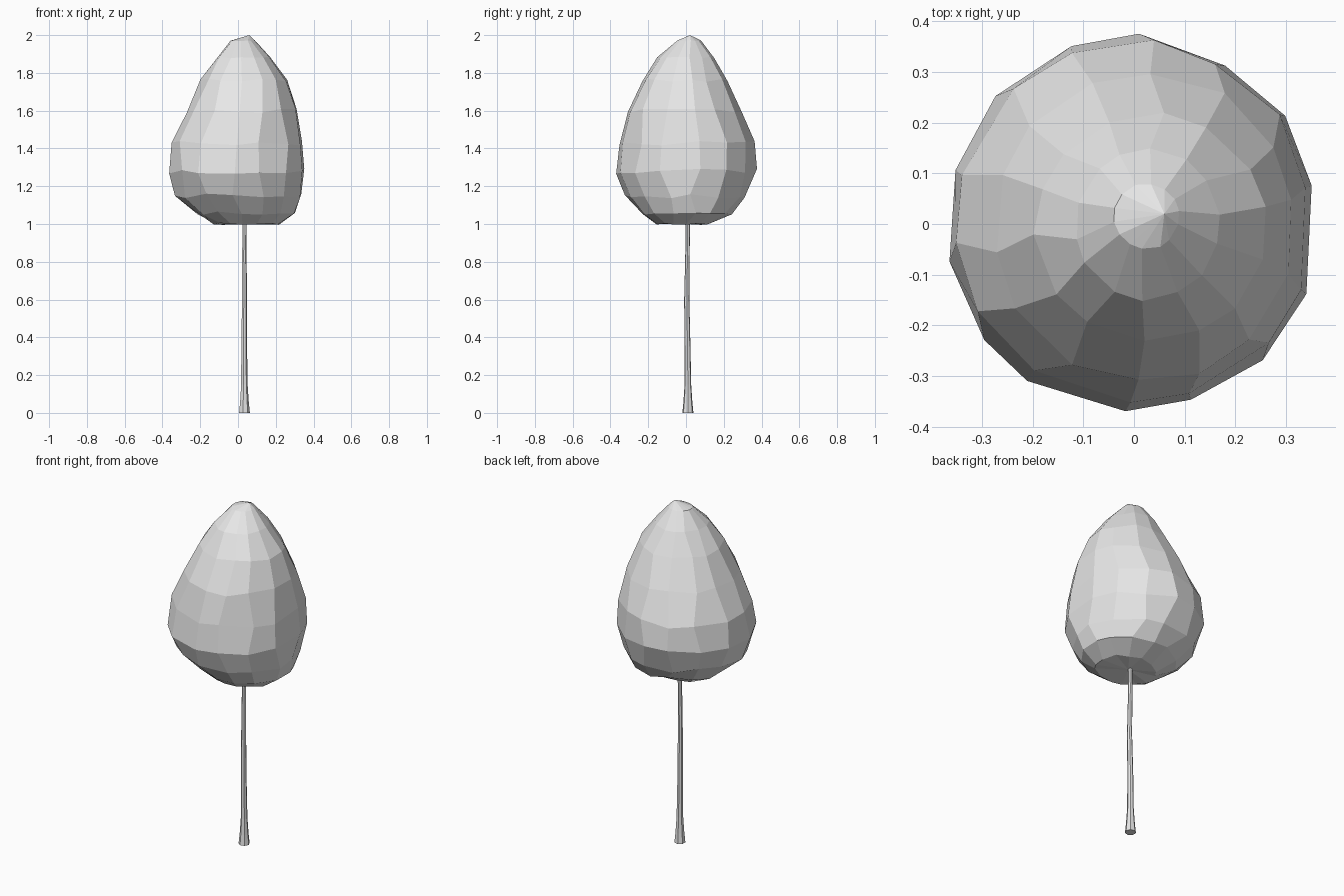
import bpy, bmesh, math, random

random.seed(4)
cube = bpy.data.objects.get("Cube")
if cube:
    bpy.data.objects.remove(cube, do_unlink=True)

# One plain grey for the whole tree
grey = bpy.data.materials.new("light grey")
grey.use_nodes = True
grey.diffuse_color = (0.8, 0.8, 0.8, 1)
grey.node_tree.nodes["Principled BSDF"].inputs["Base Color"].default_value = grey.diffuse_color


def loft(name, rings, sides, start, jitter, bottom, tip):
    """Skin faceted rings (z, x min, x max, y min, y max), closed to a point at each end."""
    bm = bmesh.new()
    loops = []
    for z, x0, x1, y0, y1 in rings:
        cx, cy, rx, ry = (x0 + x1) / 2, (y0 + y1) / 2, (x1 - x0) / 2, (y1 - y0) / 2
        loop = []
        for i in range(sides):
            a = start + math.tau * (i + random.uniform(-jitter, jitter) * 4) / sides
            r = 1 + random.uniform(-jitter, jitter) / 2
            dz = random.uniform(-jitter, jitter) * rx
            loop.append(bm.verts.new((cx + rx * r * math.cos(a), cy + ry * r * math.sin(a), z + dz)))
        loops.append(loop)
    low, high = bm.verts.new(bottom), bm.verts.new(tip)
    for i in range(sides):
        j = (i + 1) % sides
        for a, b in zip(loops, loops[1:]):
            bm.faces.new((a[i], a[j], b[j], b[i]))
        bm.faces.new((low, loops[0][j], loops[0][i]))
        bm.faces.new((high, loops[-1][i], loops[-1][j]))
    bmesh.ops.recalc_face_normals(bm, faces=bm.faces)
    mesh = bpy.data.meshes.new(name)
    bm.to_mesh(mesh)
    bm.free()
    mesh.materials.append(grey)
    obj = bpy.data.objects.new(name, mesh)
    bpy.context.collection.objects.link(obj)
    return obj


# Faceted teardrop crown, leaning slightly to its left at the tip
crown_rings = [
    (1.00, -0.13, 0.22, -0.16, 0.13),
    (1.06, -0.23, 0.31, -0.23, 0.24),
    (1.15, -0.33, 0.34, -0.32, 0.32),
    (1.28, -0.365, 0.36, -0.37, 0.37),
    (1.43, -0.35, 0.35, -0.35, 0.36),
    (1.60, -0.275, 0.32, -0.31, 0.30),
    (1.76, -0.195, 0.265, -0.23, 0.22),
    (1.88, -0.115, 0.17, -0.15, 0.15),
    (1.97, -0.04, 0.09, -0.05, 0.08),
]
loft("crown", crown_rings, 14, math.radians(-95), 0.04, (0.04, 0, 1.0), (0.06, 0.02, 2.0))

# Thin trunk with a flared foot
trunk_path = [  # height, centre x, centre y, radius
    (0, 0.033, 0.01, 0.03), (0.06, 0.033, 0.01, 0.024), (0.15, 0.033, 0.01, 0.018),
    (0.35, 0.032, 0.008, 0.016), (0.6, 0.034, 0.004, 0.014),
    (0.85, 0.033, 0.008, 0.012), (1.08, 0.035, 0.01, 0.011),
]
trunk_rings = [(z, x - r, x + r, y - r, y + r) for z, x, y, r in trunk_path]
loft("trunk", trunk_rings, 7, 0, 0, (0.033, 0.01, 0), (0.035, 0.01, 1.09))
